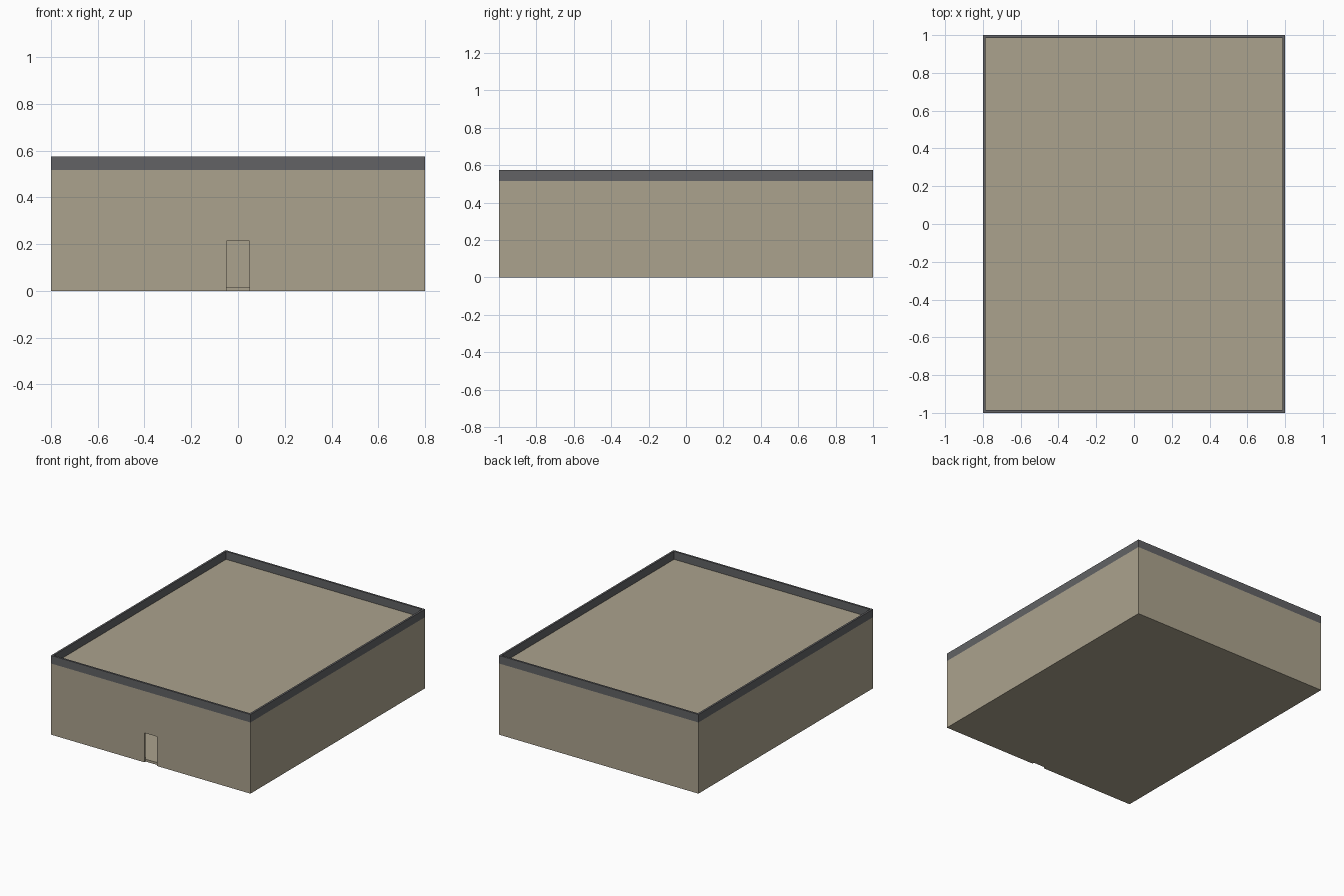
import bpy, bmesh

if "Cube" in bpy.data.objects:
    bpy.data.objects.remove(bpy.data.objects["Cube"])

W, D, T = 1.6, 2.0, 0.014            # outer width, depth, wall thickness
FLOOR, ROOF, TOP = 0.017, 0.516, 0.574


def material(name, rgb):
    m = bpy.data.materials.new(name)
    m.diffuse_color = (*rgb, 1)
    m.use_nodes = True
    m.node_tree.nodes["Principled BSDF"].inputs["Base Color"].default_value = m.diffuse_color
    return m


stone = material("beige wall", (0.41, 0.365, 0.27))
trim = material("dark grey trim", (0.122, 0.124, 0.130))


def finish(name, bm, *mats):
    bmesh.ops.recalc_face_normals(bm, faces=bm.faces)
    me = bpy.data.meshes.new(name)
    bm.to_mesh(me)
    bm.free()
    for m in mats:
        me.materials.append(m)
    ob = bpy.data.objects.new(name, me)
    bpy.context.collection.objects.link(ob)
    return ob


def box(name, x, y, z0, z1, mat, cy=0):
    bm = bmesh.new()
    bmesh.ops.create_cube(bm, size=1)
    for v in bm.verts:
        v.co = (v.co.x * x, v.co.y * y + cy, z0 if v.co.z < 0 else z1)
    return finish(name, bm, mat)


# Hollow wall shell: a closed cross-section swept round the four corners
profile = [(0, 0), (0, ROOF), (0, TOP), (T, TOP), (T, ROOF), (T, 0)]
bm = bmesh.new()
loops = [[bm.verts.new((sx * (W / 2 - i), sy * (D / 2 - i), z)) for i, z in profile]
         for sx, sy in ((-1, -1), (1, -1), (1, 1), (-1, 1))]
n = len(profile)
for c in range(4):
    a, b = loops[c], loops[(c + 1) % 4]
    for k in range(n):
        f = bm.faces.new((a[k], b[k], b[(k + 1) % n], a[(k + 1) % n]))
        # parapet band above roof level is dark
        f.material_index = int(f.calc_center_median().z > ROOF)
walls = finish("walls_and_parapet", bm, stone, trim)

# Doorway cut through the front wall
cutter = box("doorway_cutter", 0.1, 0.1, -0.1, 0.213, stone, -D / 2)
cutter.hide_render = True
cutter.hide_viewport = True
cut = walls.modifiers.new("doorway", 'BOOLEAN')
cut.operation = 'DIFFERENCE'
cut.solver = 'EXACT'
cut.object = cutter

# Floor and roof slabs fitted inside the walls
box("floor", W - 2 * T, D - 2 * T, 0, FLOOR, stone)
box("roof", W - 2 * T, D - 2 * T, ROOF - FLOOR, ROOF, stone)
